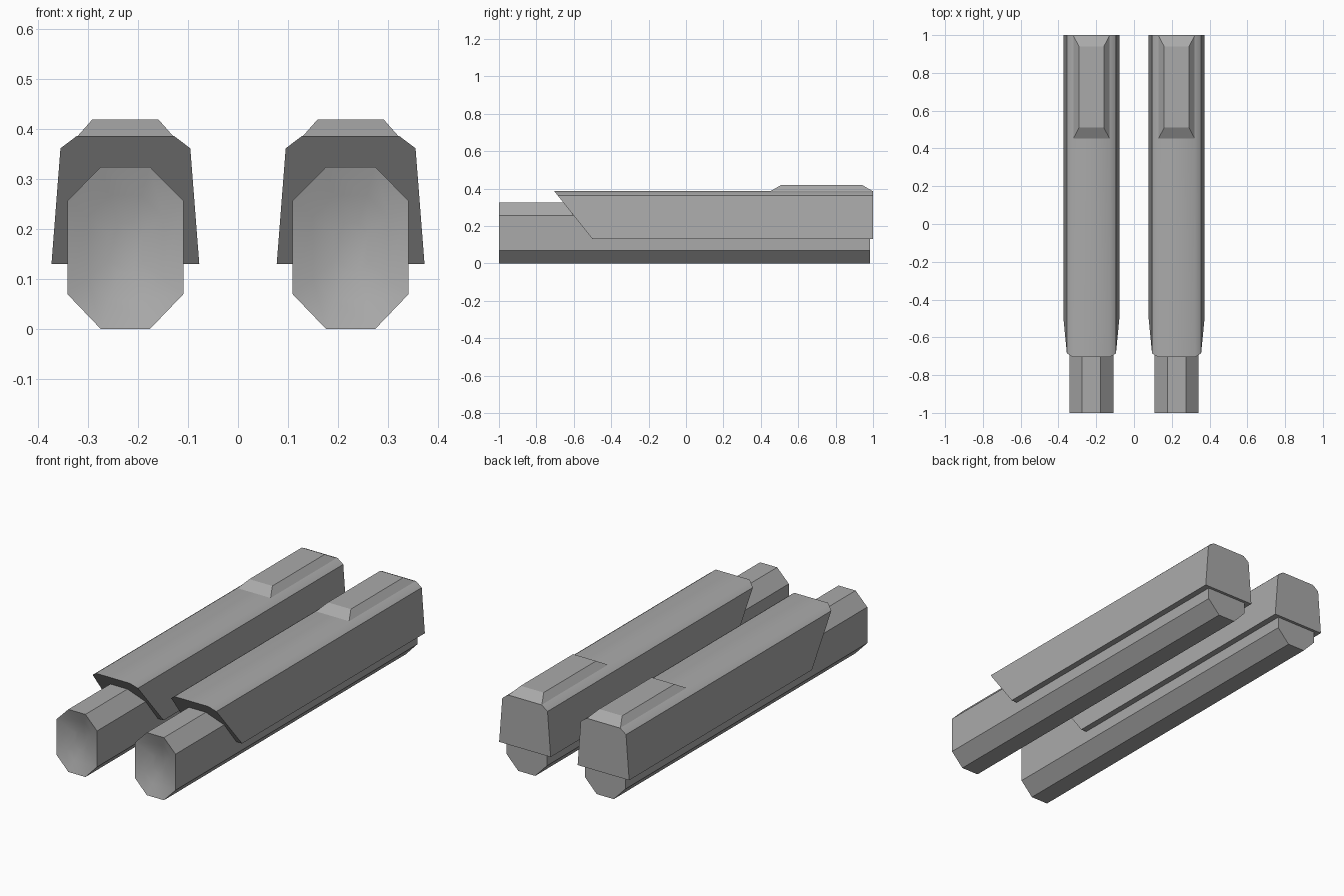
import bpy, bmesh, math

if "Cube" in bpy.data.objects:
    bpy.data.objects.remove(bpy.data.objects["Cube"])

grey = bpy.data.materials.new("plain grey")
grey.diffuse_color = (0.4, 0.4, 0.4, 1)
grey.use_nodes = True
grey.node_tree.nodes["Principled BSDF"].inputs["Base Color"].default_value = grey.diffuse_color
CX = 0.2255  # centre line of each unit


def loft(name, rings, side, smooth=40):
    """Closed solid skinned over rings of (x, y, z) points, placed left or right."""
    bm = bmesh.new()
    vs = [[bm.verts.new((side * CX + x, y, z)) for x, y, z in r] for r in rings]
    n = len(vs[0])
    for a, b in zip(vs, vs[1:]):
        for i in range(n):
            j = (i + 1) % n
            bm.faces.new((a[i], a[j], b[j], b[i]))
    bm.faces.new(vs[0][::-1])
    bm.faces.new(vs[-1])
    bmesh.ops.recalc_face_normals(bm, faces=bm.faces)
    me = bpy.data.meshes.new(name)
    bm.to_mesh(me)
    bm.free()
    me.materials.append(grey)
    ob = bpy.data.objects.new(name, me)
    bpy.context.collection.objects.link(ob)
    bpy.ops.object.select_all(action='DESELECT')
    ob.select_set(True)
    bpy.context.view_layer.objects.active = ob
    bpy.ops.object.shade_smooth_by_angle(angle=math.radians(smooth))
    return ob


def mirrored(half):
    """Full outline from its right half, listed bottom to top."""
    return half + [(-x, z) for x, z in reversed(half)]


octagon = mirrored([(0.049, 0), (0.116, 0.07), (0.116, 0.257), (0.049, 0.325)])
shell = mirrored([(0.148, 0.13), (0.13, 0.362), (0.097, 0.387)])


def dish(scale, y):
    return [(x * scale, y, 0.1625 + (z - 0.1625) * scale) for x, z in octagon]


def slant(z):
    """Undercut front end of the cover."""
    return -0.5 - 0.205 * (z - 0.13) / 0.257


def rect(hx, y0, y1, z):
    return [(-hx, y0, z), (hx, y0, z), (hx, y1, z), (-hx, y1, z)]


for side, label in ((-1, "left"), (1, "right")):
    # eight-sided barrel with a shallow dished front end
    loft(label + "_barrel", [dish(0.3, -0.965), dish(0.65, -0.98), dish(1, -1),
                             dish(1, 0.985)], side)
    # cover with sloped shoulders and raked front
    loft(label + "_cover", [[(x, slant(z), z) for x, z in shell],
                            [(x, 1.0, z) for x, z in shell]], side)
    # raised pad on the rear of the cover
    loft(label + "_top_pad", [rect(0.097, 0.45, 1.0, 0.385),
                              rect(0.066, 0.51, 0.94, 0.42)], side, 20)
